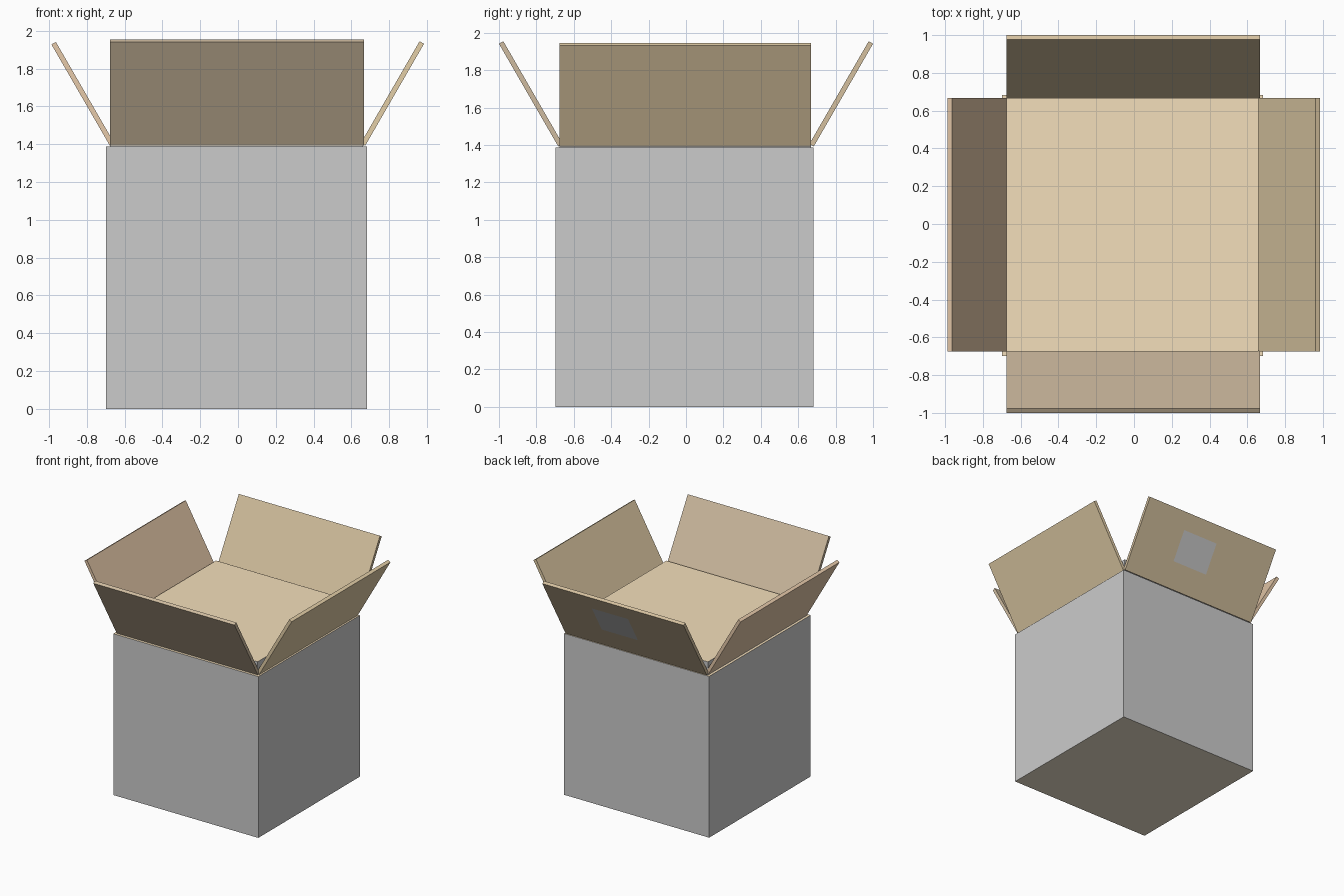
import bpy
from math import sin, cos, radians
from mathutils import Vector

if "Cube" in bpy.data.objects:
    bpy.data.objects.remove(bpy.data.objects["Cube"])


def material(name, rgb):
    m = bpy.data.materials.new(name)
    m.diffuse_color = (*rgb, 1.0)
    m.use_nodes = True
    m.node_tree.nodes["Principled BSDF"].inputs["Base Color"].default_value = m.diffuse_color
    return m


GREY = material("plain_grey", (0.8, 0.8, 0.8))
TAN = material("tan_card", (0.905, 0.737, 0.498))
BASE = material("base_card", (0.85, 0.77, 0.61))


def mesh_object(name, verts, faces, mats):
    me = bpy.data.meshes.new(name)
    me.from_pydata(verts, [], faces)
    for m in mats:
        me.materials.append(m)
    ob = bpy.data.objects.new(name, me)
    bpy.context.collection.objects.link(ob)
    return ob


# Six quads of a hexahedron: bottom, top, then the four sides
HEX = [(0, 3, 2, 1), (4, 5, 6, 7), (0, 1, 5, 4),
       (1, 2, 6, 5), (2, 3, 7, 6), (3, 0, 4, 7)]


def crate(name, x0, x1, y0, y1, z0, z1):
    """Box with grey walls, a tan top and a card-coloured underside."""
    ring = [(x0, y0), (x1, y0), (x1, y1), (x0, y1)]
    verts = [(x, y, z) for z in (z0, z1) for x, y in ring]
    ob = mesh_object(name, verts, HEX, [GREY, TAN, BASE])
    ob.data.polygons[0].material_index = 2
    ob.data.polygons[1].material_index = 1
    return ob


TILT = radians(30)
HINGE_Z = 1.392


def flap_point(out, side, hinge, along, up, depth):
    """Point on a flap: along its hinge, up its length, depth into the card."""
    r = hinge + up * sin(TILT) - depth * cos(TILT)
    z = HINGE_Z + up * cos(TILT) + depth * sin(TILT)
    return out * r + side * along + Vector((0, 0, z))


def flap(name, out, hinge, a0, a1, length, thick, mat):
    """Card slab leaning outwards from one top edge of the box."""
    out = Vector(out)
    side = Vector((abs(out.y), abs(out.x), 0))
    corners = [(a0, 0), (a1, 0), (a1, thick), (a0, thick)]
    verts = [flap_point(out, side, hinge, a, up, d)
             for up in (0, length) for a, d in corners]
    # keep normals outward for either handedness
    flip = side.cross(-out).z < 0
    faces = [f[::-1] for f in HEX] if flip else HEX
    return mesh_object(name, verts, faces, [mat])


# Box body and the slightly narrower filled interior rising above it
crate("box_body", -0.698, 0.682, -0.698, 0.682, 0.0, 1.387)
crate("box_contents", -0.676, 0.66, -0.676, 0.667, 0.1, 1.5)

# Four open flaps
for name, out, hinge, a0, a1, length, rgb in [
    ("front_flap", (0, -1, 0), 0.683, -0.676, 0.667, 0.634, (0.62, 0.50, 0.35)),
    ("back_flap", (0, 1, 0), 0.683, -0.676, 0.667, 0.634, (0.66, 0.53, 0.345)),
    ("left_flap", (-1, 0, 0), 0.678, -0.676, 0.667, 0.618, (0.79, 0.586, 0.40)),
    ("right_flap", (1, 0, 0), 0.673, -0.676, 0.667, 0.622, (0.77, 0.62, 0.39)),
]:
    flap(name, out, hinge, a0, a1, length, 0.027, material(name + "_card", rgb))

# Blank grey label on the outside of the back flap
out, side = Vector((0, 1, 0)), Vector((1, 0, 0))
label = [flap_point(out, side, 0.683, a, up, -0.003)
         for a, up in [(0.245, 0.22), (-0.10, 0.22), (-0.10, 0.49), (0.245, 0.49)]]
mesh_object("back_label", label, [(0, 1, 2, 3)], [GREY])
